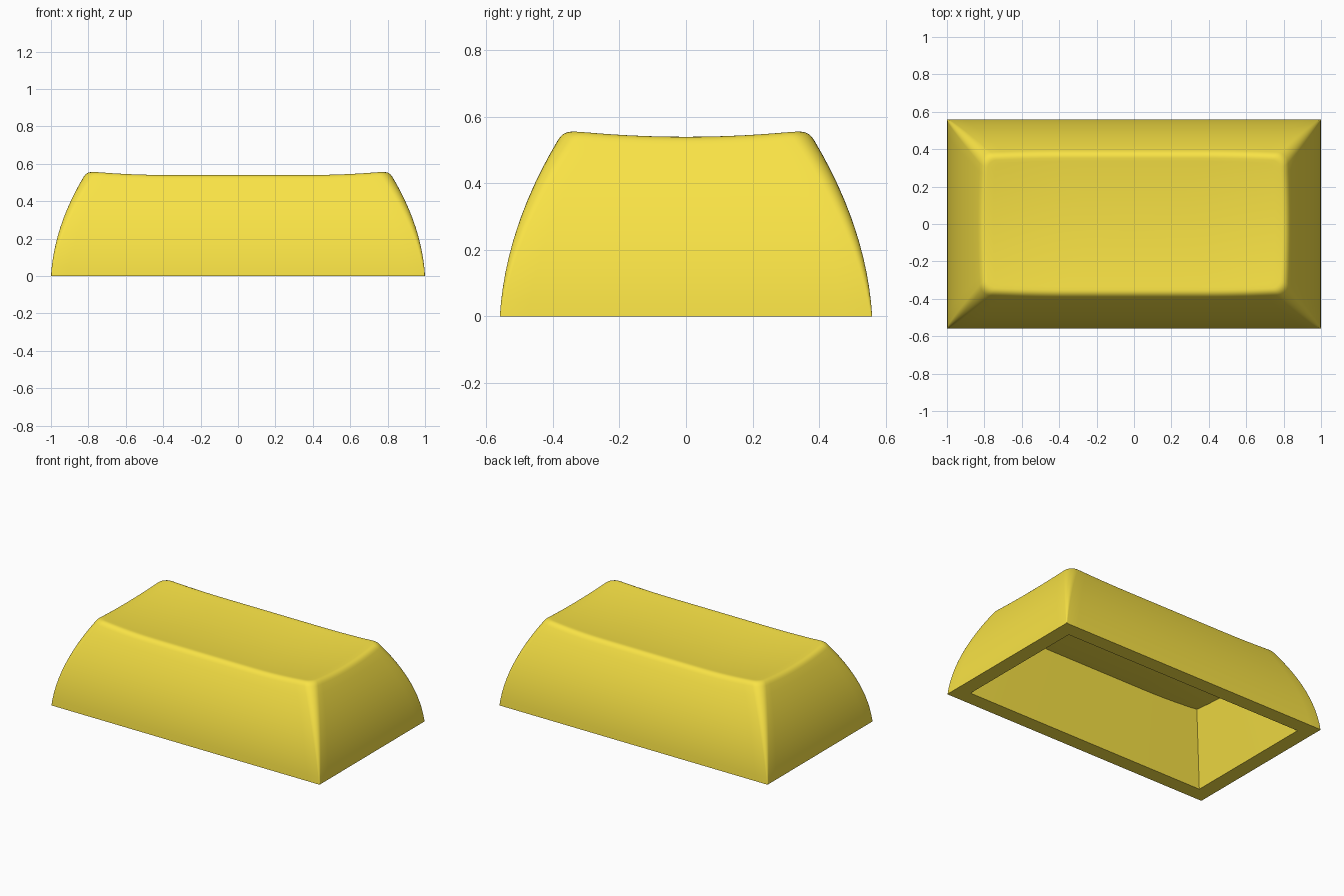
import bpy, bmesh, math

if "Cube" in bpy.data.objects:
    bpy.data.objects.remove(bpy.data.objects["Cube"])

HX, HY = 1.0, 0.56          # half footprint
D_TOP, R_TOP = 0.19, 0.06   # rim inset and rim corner radius


def z_top(x, y):
    # dished top: trough across y, flat middle with raised ends along x
    return 0.52 + 0.021 * (y / 0.365) ** 2 + 0.021 * (max(0, abs(x) - 0.36) / 0.44) ** 2


def inset(z):
    # bulging side wall profile
    t = z / 0.56
    return 0.035 * t + 0.158 * t * t


def loop(hx, hy, r, arc=7, long=24, short=14):
    # rounded rectangle with a constant number of points
    corners = [(1, 1), (-1, 1), (-1, -1), (1, -1)]
    arcs = []
    for k, (sx, sy) in enumerate(corners):
        cx, cy = sx * (hx - r), sy * (hy - r)
        angles = [math.pi / 2 * (k + i / (arc - 1)) for i in range(arc)]
        arcs.append([(cx + r * math.cos(a), cy + r * math.sin(a)) for a in angles])
    pts = []
    for k in range(4):
        pts += arcs[k]
        a, b = arcs[k][-1], arcs[(k + 1) % 4][0]
        n = long if k % 2 == 0 else short
        pts += [(a[0] + (b[0] - a[0]) * i / n, a[1] + (b[1] - a[1]) * i / n)
                for i in range(1, n)]
    return pts


rim = loop(HX - D_TOP, HY - D_TOP, R_TOP)
rim_z = [z_top(x, y) for x, y in rim]
N = len(rim)


def wall_point(i, z, extra, r):
    d = inset(z) + extra
    x, y = loop(HX - d, HY - d, r)[i]
    return x, y, z


rings = []

# inner ceiling, from the centre outwards, then the opening
ceiling = loop(0.78, 0.34, 0)
for s in (0.1, 0.3, 0.5, 0.7, 0.85, 1):
    rings.append([(x * s, y * s, z_top(x * s, y * s) - 0.1) for x, y in ceiling])
rings.append([(x, y, 0) for x, y in loop(0.9, 0.46, 0)])

# outer side walls
BEVEL = 0.026
for k in range(13):
    t = k / 12
    rings.append([wall_point(i, t * (rim_z[i] - BEVEL), 0, 0.004 + (R_TOP - 0.004) * t)
                  for i in range(N)])

# rounded rim, blending the wall into the dish
low = rings[-1]
mid = [wall_point(i, rim_z[i], 0, R_TOP) for i in range(N)]
high = []
for i in range(N):
    x, y, z = wall_point(i, rim_z[i], BEVEL, R_TOP - 0.015)
    high.append((x, y, z_top(x, y)))
for k in range(1, 6):
    t = k / 5
    rings.append([tuple((1 - t) ** 2 * a + 2 * t * (1 - t) * b + t * t * c
                        for a, b, c in zip(low[i], mid[i], high[i])) for i in range(N)])

# dished top, from the rim to the centre
for s in (0.95, 0.87, 0.77, 0.65, 0.52, 0.38, 0.24, 0.1):
    rings.append([(x * s, y * s, z_top(x * s, y * s)) for x, y, z in high])

bm = bmesh.new()
vr = [[bm.verts.new(p) for p in ring] for ring in rings]
for a, b in zip(vr, vr[1:]):
    for i in range(N):
        j = (i + 1) % N
        bm.faces.new((a[i], a[j], b[j], b[i]))
bm.faces.new(vr[0])
bm.faces.new(vr[-1])
bmesh.ops.remove_doubles(bm, verts=bm.verts, dist=1e-5)
bmesh.ops.recalc_face_normals(bm, faces=bm.faces)
mesh = bpy.data.meshes.new("key_cap")
bm.to_mesh(mesh)
bm.free()

cap = bpy.data.objects.new("key_cap", mesh)
bpy.context.collection.objects.link(cap)
mat = bpy.data.materials.new("yellow_plastic")
mat.diffuse_color = (0.95, 0.77, 0.06, 1)
mat.use_nodes = True
mat.node_tree.nodes["Principled BSDF"].inputs["Base Color"].default_value = mat.diffuse_color
mesh.materials.append(mat)

bpy.context.view_layer.objects.active = cap
cap.select_set(True)
bpy.ops.object.shade_smooth_by_angle(angle=math.radians(35))
